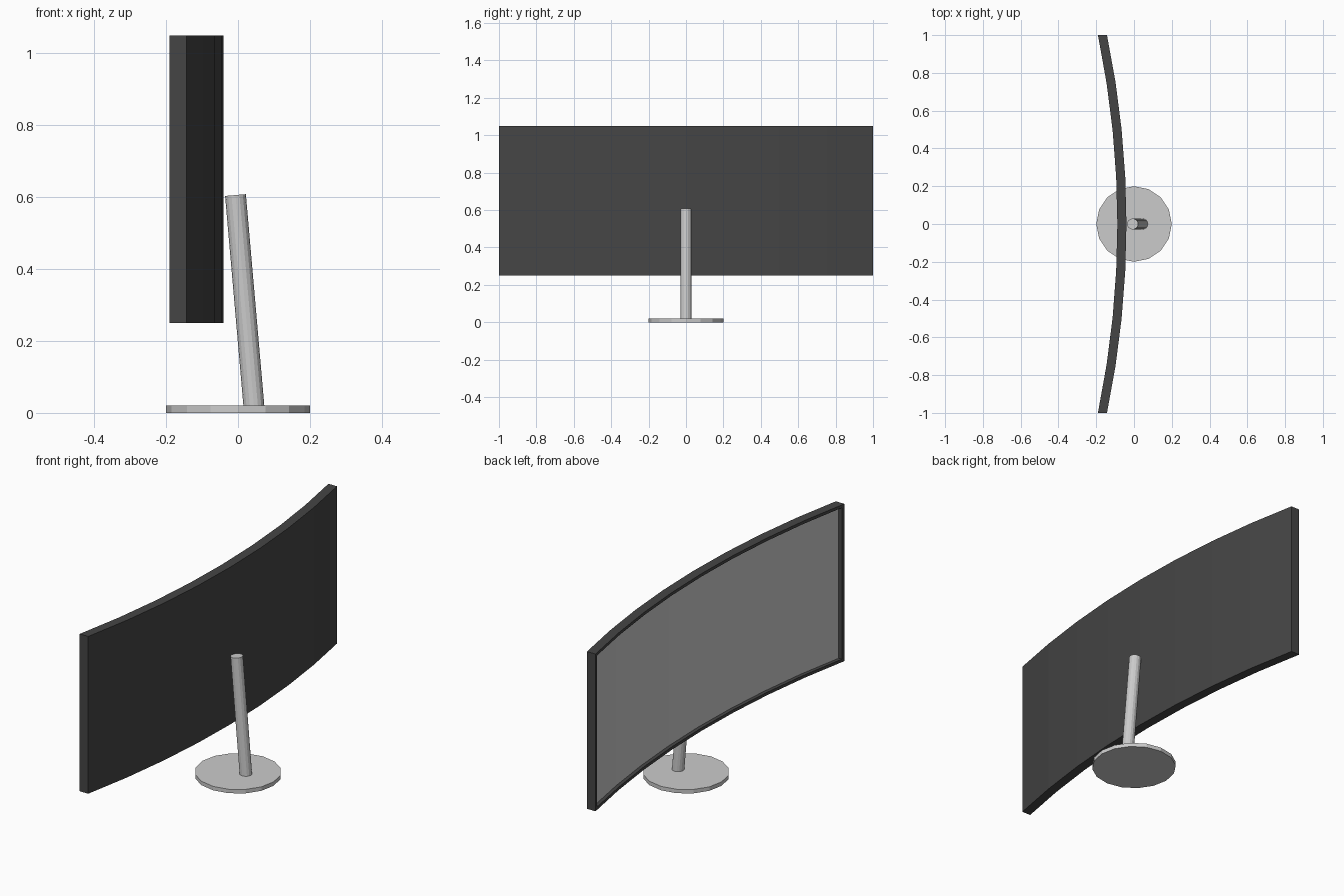
import bpy, bmesh, math
from mathutils import Vector

if "Cube" in bpy.data.objects:
    bpy.data.objects.remove(bpy.data.objects["Cube"])

N, HALF, Z0, Z1 = 8, 1.0, 0.25, 1.05
THICK, BEZEL, RECESS = 0.048, 0.015, 0.02
SAG = 0.103
RADIUS = (HALF ** 2 + SAG ** 2) / (2 * SAG)


def back_x(y):
    return -0.04 - (RADIUS - math.sqrt(RADIUS ** 2 - y * y))


def material(name, value):
    mat = bpy.data.materials.new(name)
    mat.diffuse_color = (value, value, value, 1)
    mat.use_nodes = True
    mat.node_tree.nodes["Principled BSDF"].inputs["Base Color"].default_value = mat.diffuse_color
    return mat


def finish(bm, name, mat=None):
    bmesh.ops.recalc_face_normals(bm, faces=bm.faces)
    mesh = bpy.data.meshes.new(name)
    bm.to_mesh(mesh)
    bm.free()
    obj = bpy.data.objects.new(name, mesh)
    bpy.context.collection.objects.link(obj)
    if mat:
        mesh.materials.append(mat)
    return obj


def cylinder(name, radius, start, end):
    start, end = Vector(start), Vector(end)
    axis = end - start
    bpy.ops.mesh.primitive_cylinder_add(vertices=16, radius=radius, depth=axis.length,
                                        location=(start + end) / 2)
    obj = bpy.context.object
    obj.name = name
    obj.rotation_euler = (0, math.atan2(axis.x, axis.z), 0)


def strip(bm, depth, inset):
    """Bottom and top vertex rows along the curve, at a depth in front of the back."""
    rows = []
    for z in (Z0 + inset, Z1 - inset):
        row = []
        for i in range(N + 1):
            y = (HALF - inset) * (2 * i / N - 1)
            row.append(bm.verts.new((back_x(y) - depth, y, z)))
        rows.append(row)
    return rows


def fill(bm, a, b):
    for i in range(N):
        bm.faces.new((a[i], a[i + 1], b[i + 1], b[i]))


def bridge(bm, p, q):
    """Join the outlines of two strips."""
    for k in (0, 1):
        fill(bm, p[k], q[k])
    for e in (0, N):
        bm.faces.new((p[0][e], p[1][e], q[1][e], q[0][e]))


# Curved casing with recessed front
bm = bmesh.new()
back = strip(bm, 0, 0)
rim = strip(bm, THICK, 0)
lip = strip(bm, THICK, BEZEL)
floor = strip(bm, THICK - RECESS, BEZEL)
fill(bm, *back)
bridge(bm, back, rim)
bridge(bm, rim, lip)
bridge(bm, lip, floor)
fill(bm, *floor)
finish(bm, "casing", material("dark_casing", 0.06))

# Display panel just above the recess floor
bm = bmesh.new()
front = strip(bm, THICK - RECESS + 0.002, BEZEL)
fill(bm, front[1], front[0])
panel = finish(bm, "display_panel")
if panel.data.polygons[0].normal.x > 0:
    panel.data.flip_normals()

# Stand
cylinder("base", 0.2, (0, 0, 0), (0, 0, 0.02))
cylinder("stand_pole", 0.029, (0.045, 0, 0.01), (-0.007, 0, 0.606))
